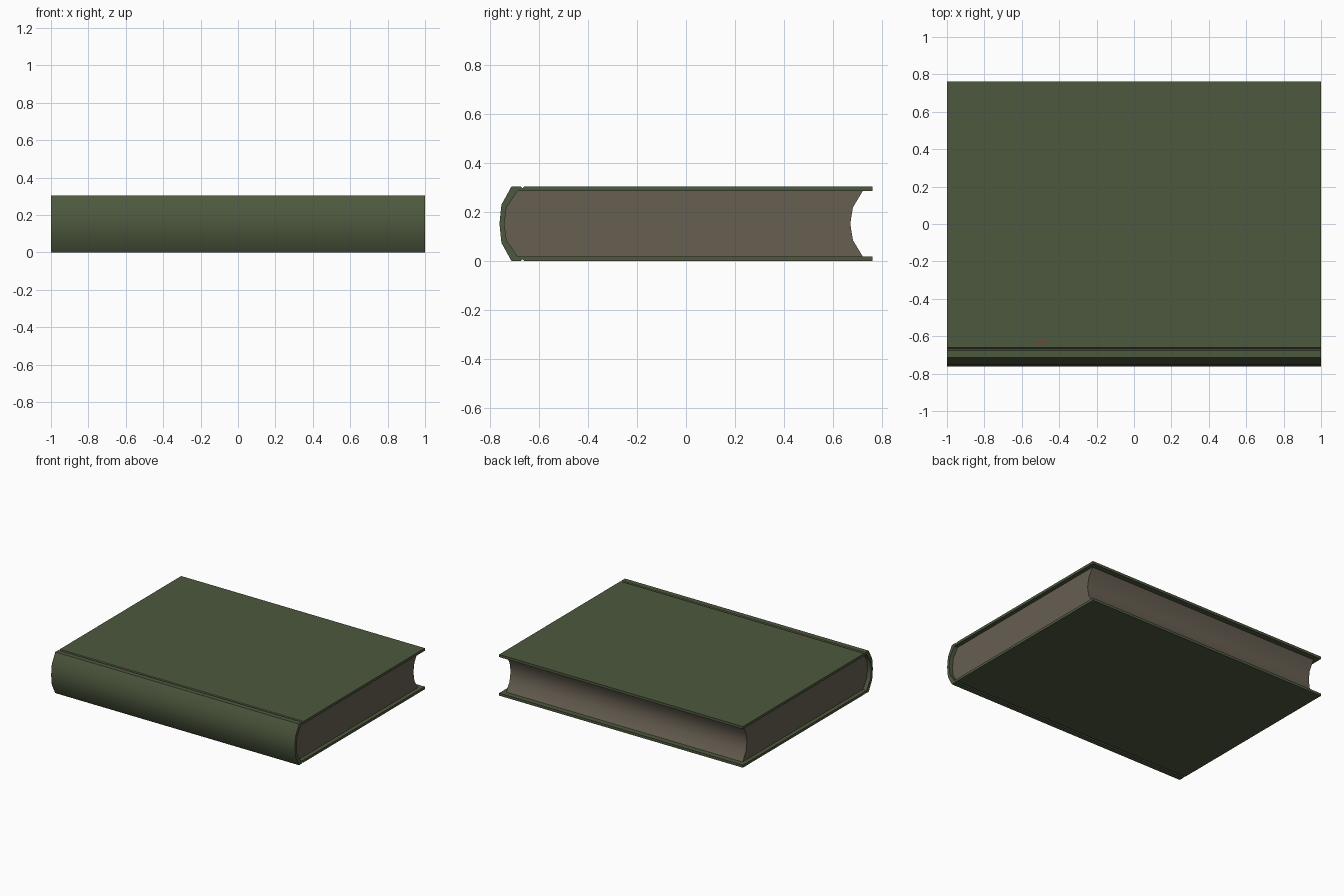
import bpy, bmesh, math

if "Cube" in bpy.data.objects:
    bpy.data.objects.remove(bpy.data.objects["Cube"])

MID = 0.1525  # half thickness of the book


def material(name, rgb):
    m = bpy.data.materials.new(name)
    m.diffuse_color = (*rgb, 1)
    m.use_nodes = True
    m.node_tree.nodes["Principled BSDF"].inputs["Base Color"].default_value = m.diffuse_color
    return m


green = material("cover green", (0.075, 0.098, 0.048))
paper = material("aged paper", (0.135, 0.112, 0.083))
red = material("ribbon red", (0.16, 0.06, 0.04))


def mirrored(half):
    """Complete an upper (y, z) half profile by reflecting it about the mid height."""
    return half + [(y, 2 * MID - z) for y, z in reversed(half) if abs(z - MID) > 1e-6]


def extrude_x(name, profile, half_len, mat):
    """Extrude a (y, z) outline along x and smooth its gentle curves."""
    bm = bmesh.new()
    face = bm.faces.new([bm.verts.new((-half_len, y, z)) for y, z in profile])
    res = bmesh.ops.extrude_face_region(bm, geom=[face])
    verts = [g for g in res["geom"] if isinstance(g, bmesh.types.BMVert)]
    bmesh.ops.translate(bm, verts=verts, vec=(2 * half_len, 0, 0))
    bmesh.ops.recalc_face_normals(bm, faces=bm.faces)
    me = bpy.data.meshes.new(name)
    bm.to_mesh(me)
    bm.free()
    ob = bpy.data.objects.new(name, me)
    bpy.context.collection.objects.link(ob)
    me.materials.append(mat)
    bpy.ops.object.select_all(action='DESELECT')
    ob.select_set(True)
    bpy.context.view_layer.objects.active = ob
    bpy.ops.object.shade_smooth_by_angle(angle=math.radians(35))
    return ob


# Cover: boards, hinge grooves and rounded spine as one wrapped shell
outer = [(0.762, 0.305), (-0.660, 0.305), (-0.668, 0.297), (-0.676, 0.305),
         (-0.713, 0.305), (-0.754, 0.23), (-0.762, MID)]
inner = [(0.762, 0.286), (-0.688, 0.286), (-0.733, 0.22), (-0.742, MID)]
extrude_x("cover", mirrored(outer) + mirrored(inner)[::-1], 1.0, green)

# Page block: rounded back, hollow fore-edge
back = [(-0.688, 0.286), (-0.733, 0.22), (-0.742, MID)]
fore = [(0.722, 0.286), (0.682, 0.22), (0.671, MID)]
extrude_x("page_block", mirrored(back) + mirrored(fore)[::-1], 0.97, paper)

# Tip of the ribbon marker showing by the hinge
tip = bpy.data.meshes.new("ribbon_tip")
tip.from_pydata([(-0.54, -0.622, 0.3055), (-0.50, -0.646, 0.3055), (-0.46, -0.622, 0.3055)],
                [], [(0, 1, 2)])
tip.materials.append(red)
bpy.context.collection.objects.link(bpy.data.objects.new("ribbon_tip", tip))
